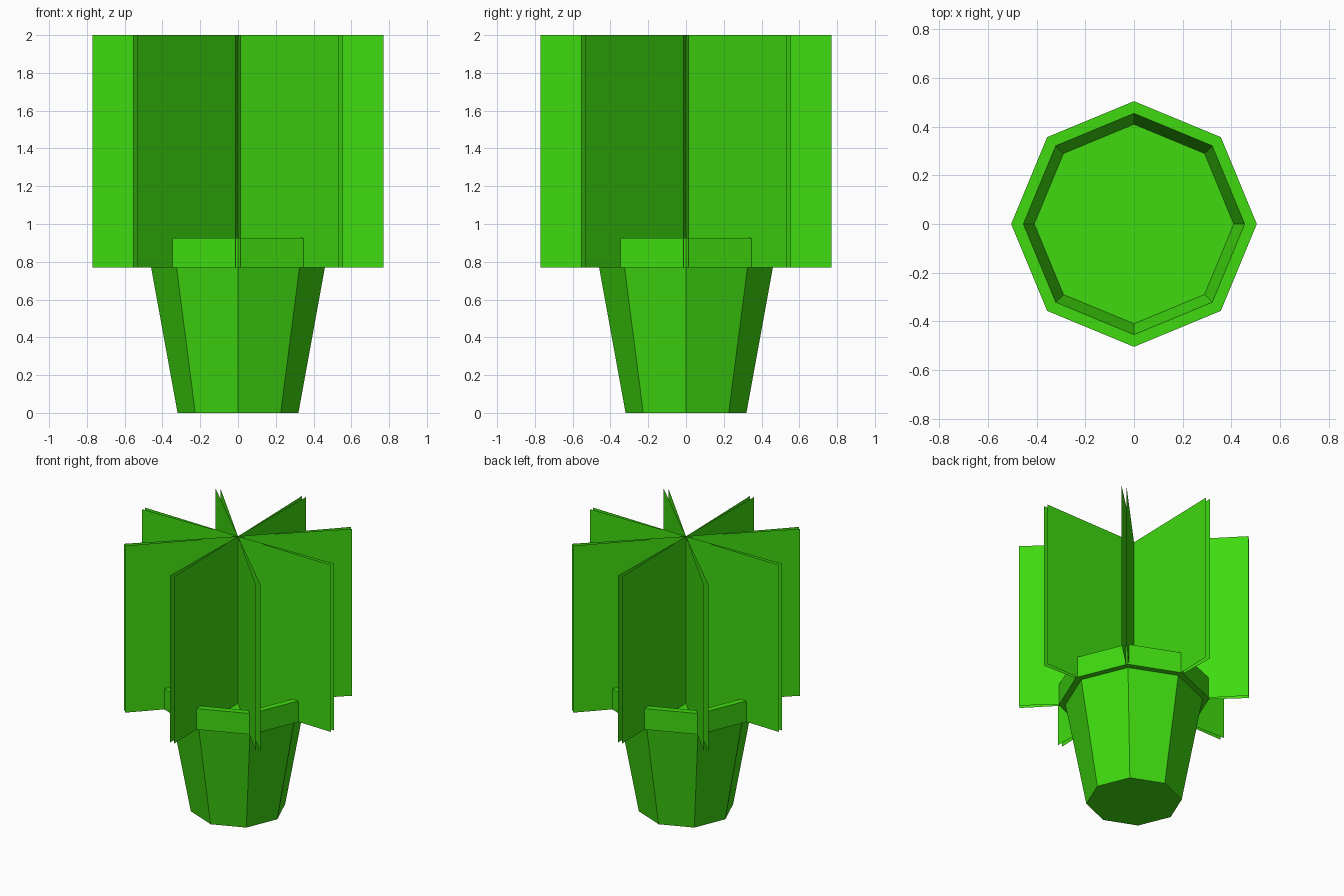
import bpy
import math

cube = bpy.data.objects.get("Cube")
if cube:
    bpy.data.objects.remove(cube, do_unlink=True)

SIDES = 8
RIM_BASE = 0.77   # underside of the rim, also soil and leaf base
RIM_TOP = 0.925

green = bpy.data.materials.new("leaf_green")
green.use_nodes = True
colour = (0.05, 0.7, 0.005, 1.0)
green.diffuse_color = colour
green.node_tree.nodes["Principled BSDF"].inputs["Base Color"].default_value = colour


def add_mesh(name, verts, faces):
    mesh = bpy.data.meshes.new(name)
    mesh.from_pydata(verts, [], faces)
    mesh.materials.append(green)
    obj = bpy.data.objects.new(name, mesh)
    bpy.context.collection.objects.link(obj)
    return obj


def lathe(name, profile, cap_start=False, cap_end=False):
    """Turn a (radius, z) profile into flat-sided rings, with corners on the axes."""
    verts, faces = [], []
    for radius, z in profile:
        for i in range(SIDES):
            a = math.tau * i / SIDES
            verts.append((radius * math.cos(a), radius * math.sin(a), z))
    for ring in range(len(profile) - 1):
        low, high = ring * SIDES, (ring + 1) * SIDES
        for i in range(SIDES):
            j = (i + 1) % SIDES
            faces.append((low + i, low + j, high + j, high + i))
    if cap_start:
        faces.append(tuple(reversed(range(SIDES))))
    if cap_end:
        faces.append(tuple(range(len(verts) - SIDES, len(verts))))
    return add_mesh(name, verts, faces)


# Tapered pot body with a closed base
lathe("pot_body", [(0.32, 0), (0.46, RIM_BASE)], cap_start=True)

# Overhanging rim, sloping inside down to the soil
lathe("pot_rim", [(0.46, RIM_BASE), (0.505, RIM_BASE), (0.505, RIM_TOP),
                  (0.455, RIM_TOP), (0.41, RIM_BASE)])

# Flat soil surface
lathe("soil", [(0.41, RIM_BASE)], cap_end=True)

# Upright leaf sheets crossing at the centre, in narrow pairs
LEAF_RADIUS = 0.77
SPREAD = math.radians(1.2)
verts, faces = [], []
for i in range(SIDES // 2):
    for side in (-1, 1):
        a = math.tau * i / SIDES + side * SPREAD
        x, y = LEAF_RADIUS * math.cos(a), LEAF_RADIUS * math.sin(a)
        start = len(verts)
        verts += [(-x, -y, RIM_BASE), (x, y, RIM_BASE), (x, y, 2), (-x, -y, 2)]
        faces.append(tuple(range(start, start + 4)))
add_mesh("leaves", verts, faces)
